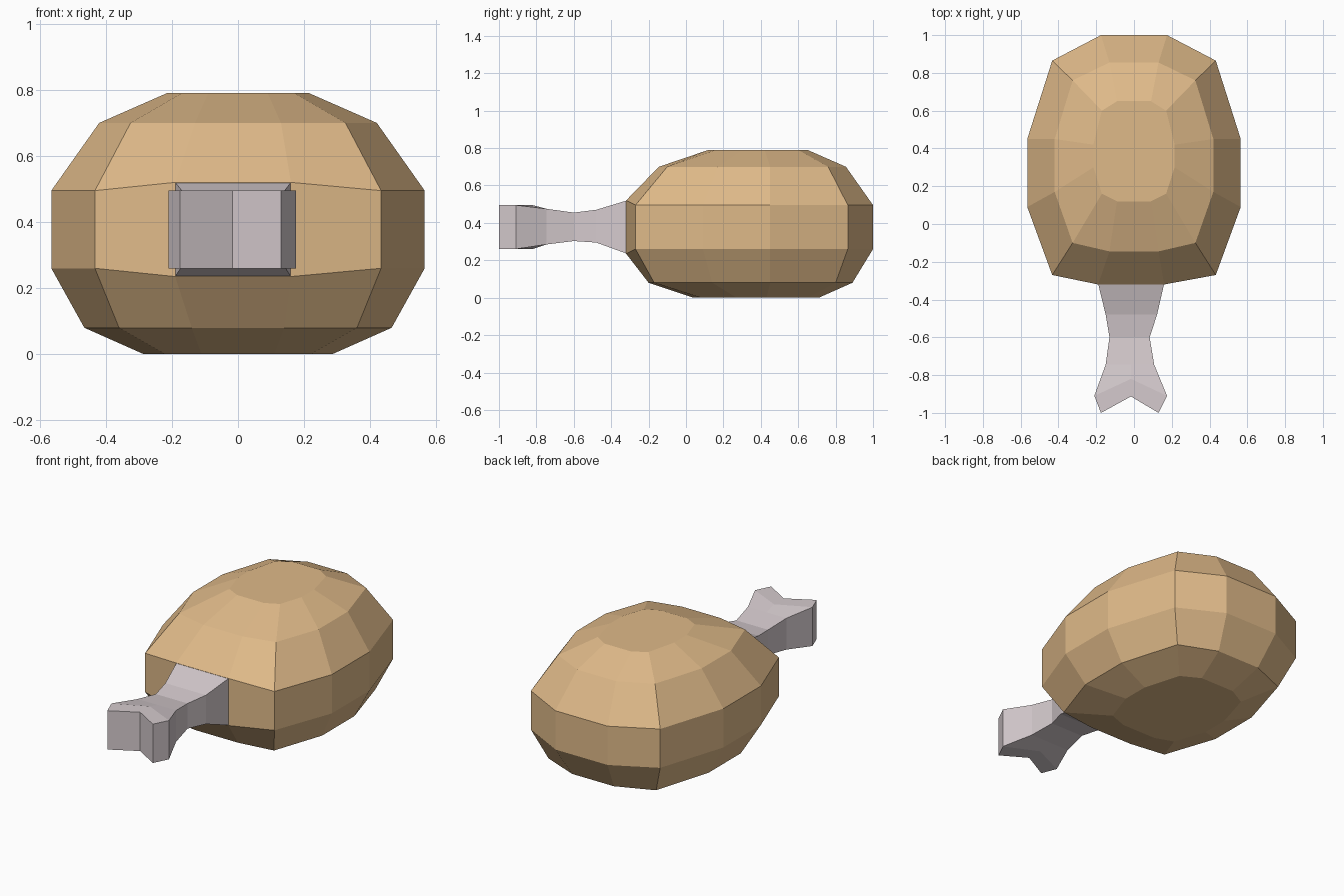
import bpy

if "Cube" in bpy.data.objects:
    bpy.data.objects.remove(bpy.data.objects["Cube"])


def material(name, colour):
    m = bpy.data.materials.new(name)
    m.diffuse_color = (*colour, 1)
    m.use_nodes = True
    m.node_tree.nodes["Principled BSDF"].inputs["Base Color"].default_value = m.diffuse_color
    return m


def build(name, verts, faces, mat):
    me = bpy.data.meshes.new(name)
    me.from_pydata(verts, [], faces)
    me.materials.append(mat)
    ob = bpy.data.objects.new(name, me)
    bpy.context.collection.objects.link(ob)
    # consistent outward normals
    import bmesh
    bm = bmesh.new()
    bm.from_mesh(me)
    bmesh.ops.recalc_face_normals(bm, faces=bm.faces)
    bm.to_mesh(me)
    bm.free()
    return ob


meat_mat = material("roast tan", (0.74, 0.49, 0.25))
bone_mat = material("bone grey", (0.66, 0.59, 0.61))

# Meat: stacked twelve-sided rings, right half listed back to front, mirrored in x
# each ring: z, z shift of the two front points, half outline
rings = [
    (0.00, 0, [(.11, .71), (.22, .65), (.285, .43), (.285, .27), (.22, .08), (.11, .04)]),
    (0.08, 0, [(.14, .89), (.36, .80), (.465, .45), (.465, .14), (.36, -.17), (.14, -.20)]),
    (0.26, -.025, [(.175, 1.0), (.433, .865), (.565, .45), (.565, .09), (.433, -.27), (.175, -.32)]),
    (0.495, .025, [(.175, 1.0), (.433, .865), (.565, .45), (.565, .09), (.433, -.27), (.175, -.32)]),
    (0.70, 0, [(.13, .855), (.325, .76), (.42, .45), (.42, .17), (.325, -.10), (.13, -.145)]),
    (0.79, 0, [(.09, .65), (.17, .60), (.215, .42), (.215, .30), (.17, .16), (.09, .12)]),
]
verts = []
for z, shift, half in rings:
    pts = [(x, y, z + (shift if i == 5 else 0)) for i, (x, y) in enumerate(half)]
    pts += [(-x - (0.015 if shift and y < -.3 else 0), y, h) for x, y, h in reversed(pts)]
    if shift:
        pts[5] = (0.16, pts[5][1], pts[5][2])
    verts += pts
n = 12
faces = [tuple(range(n)), tuple(range(5 * n, 6 * n))]
for r in range(5):
    for i in range(n):
        j = (i + 1) % n
        faces.append((r * n + i, r * n + j, r * n + n + j, r * n + n + i))
build("meat", verts, faces, meat_mat)

# Bone: sections of left, middle and right columns; y, left x, right x, bottom z, top z
sections = [
    (-.315, -.19, .16, .235, .52),
    (-.48, -.15, .122, .295, .47),
    (-.60, -.13, .083, .303, .455),
    (-.745, -.15, .107, .285, .475),
    (-.91, -.21, .175, .26, .495),
    (-1.0, -.175, .13, .26, .495),
]
verts = []
for k, (y, xl, xr, z0, z1) in enumerate(sections):
    mid = {4: -.82, 5: -.913}.get(k, y)     # notch between the two knuckles
    row = [(xl, y), (-.016, mid), (xr, y)]
    verts += [(a, b, z0) for a, b in row] + [(a, b, z1) for a, b in reversed(row)]
last = (len(sections) - 1) * 6
faces = [tuple(range(6)),
         (last, last + 1, last + 4, last + 5), (last + 1, last + 2, last + 3, last + 4)]
for r in range(len(sections) - 1):
    for i in range(6):
        j = (i + 1) % 6
        faces.append((r * 6 + i, r * 6 + j, r * 6 + 6 + j, r * 6 + 6 + i))
build("bone", verts, faces, bone_mat)
